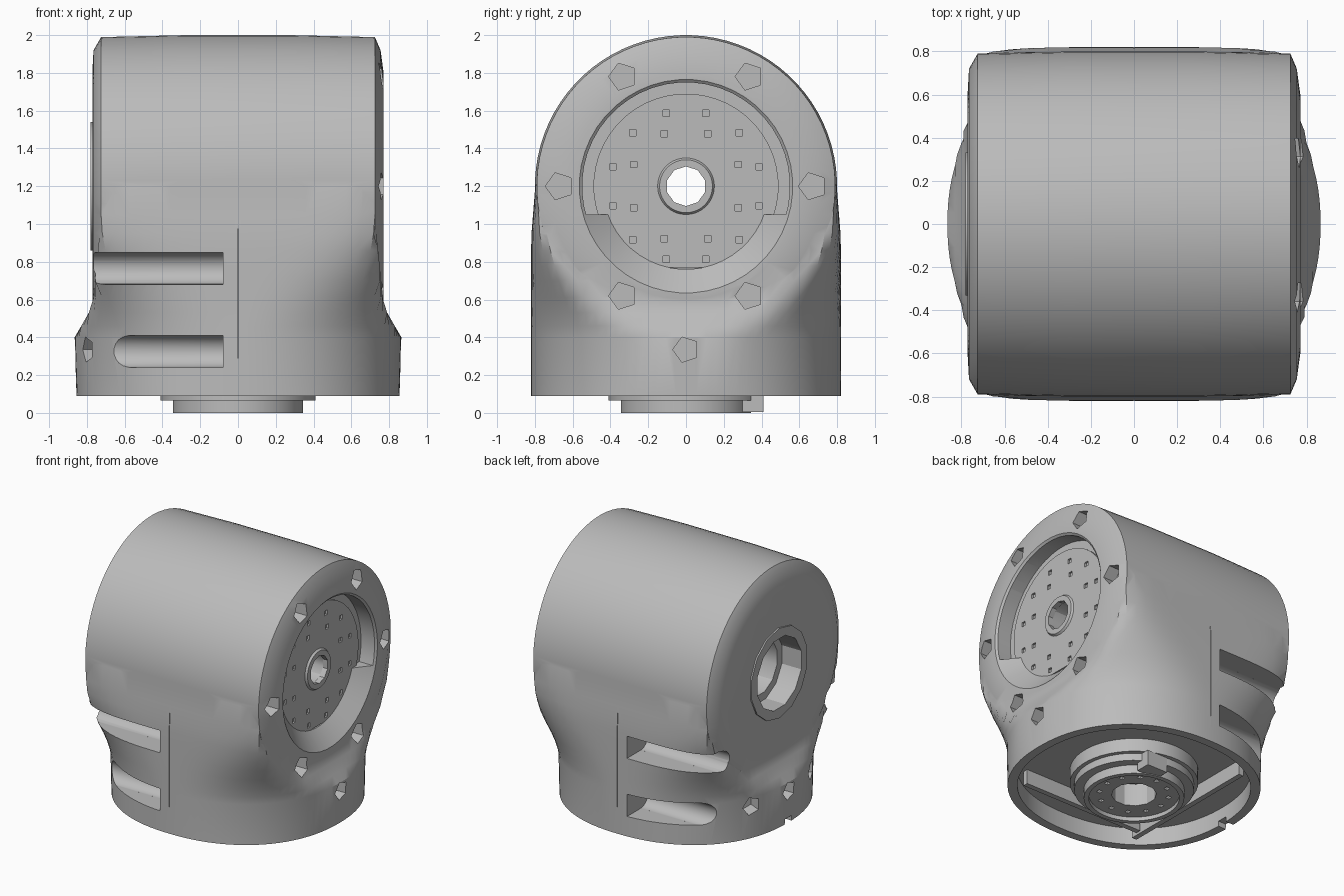
import bpy, bmesh, math
from mathutils import Matrix, Vector

cube = bpy.data.objects.get("Cube")
if cube:
    bpy.data.objects.remove(cube, do_unlink=True)

grey = bpy.data.materials.new("metal grey")
grey.use_nodes = True
grey.diffuse_color = (0.5, 0.5, 0.5, 1)
grey.node_tree.nodes["Principled BSDF"].inputs["Base Color"].default_value = (0.5, 0.5, 0.5, 1)


def make(name, bm):
    bmesh.ops.recalc_face_normals(bm, faces=bm.faces)
    mesh = bpy.data.meshes.new(name)
    bm.to_mesh(mesh)
    bm.free()
    ob = bpy.data.objects.new(name, mesh)
    bpy.context.collection.objects.link(ob)
    mesh.materials.append(grey)
    return ob


def loft(name, rings):
    """Solid skinned through equal-length closed rings."""
    bm = bmesh.new()
    loops = [[bm.verts.new(p) for p in ring] for ring in rings]
    n = len(loops[0])
    for a, b in zip(loops, loops[1:]):
        for i in range(n):
            j = (i + 1) % n
            bm.faces.new((a[i], a[j], b[j], b[i]))
    bm.faces.new(loops[0])
    bm.faces.new(loops[-1])
    return make(name, bm)


def lathe(name, profile, axis="z", sides=48, centre=(0, 0, 0)):
    """Closed solid of (radius, position) pairs about an axis."""
    rings = []
    for r, h in profile:
        ring = []
        for i in range(sides):
            a = math.tau * (i + 0.5) / sides
            u, v = r * math.cos(a), r * math.sin(a)
            ring.append(Vector((h, u, v) if axis == "x" else (u, v, h)) + Vector(centre))
        rings.append(ring)
    return loft(name, rings)


def box(name, lo, hi):
    bm = bmesh.new()
    bmesh.ops.create_cube(bm, size=1)
    for v in bm.verts:
        v.co = [lo[k] if v.co[k] < 0 else hi[k] for k in range(3)]
    return make(name, bm)


def combine(target, tool, operation="DIFFERENCE"):
    mod = target.modifiers.new("combine", "BOOLEAN")
    mod.operation, mod.solver, mod.object = operation, "EXACT", tool
    bpy.context.view_layer.update()
    graph = bpy.context.evaluated_depsgraph_get()
    mesh = bpy.data.meshes.new_from_object(target.evaluated_get(graph))
    target.modifiers.clear()
    target.data = mesh
    bpy.data.objects.remove(tool, do_unlink=True)


def finish(ob):
    ob.data.materials.clear()
    ob.data.materials.append(grey)
    bpy.ops.object.select_all(action="DESELECT")
    ob.select_set(True)
    bpy.context.view_layer.objects.active = ob
    bpy.ops.object.shade_smooth_by_angle(angle=math.radians(30))


AXIS = 1.2


# Upright base, blending from a rounded foot into the sides of the barrel
def section(z, rx, ry, power, limit, sides=96):
    ring = []
    for i in range(sides):
        a = math.tau * i / sides
        c, s = math.cos(a), math.sin(a)
        # radial form keeps the points evenly spread at high powers
        r = (abs(c) ** power + abs(s) ** power) ** (-1 / power)
        ring.append((max(-limit, min(limit, r * c * rx)), r * s * ry, z))
    return ring


body = loft("joint_housing", [
    section(0.09, 0.855, 0.82, 2.2, 0.9),
    section(0.4, 0.865, 0.82, 2.2, 0.9),
    section(0.46, 0.865, 0.82, 2.3, 0.83),
    section(0.53, 0.865, 0.82, 2.5, 0.79),
    section(0.61, 0.865, 0.82, 2.85, 0.764),
    section(0.7, 0.865, 0.82, 3.5, 0.758),
    section(0.78, 0.865, 0.82, 4.2, 0.75),
    section(0.86, 0.865, 0.82, 5.2, 0.742),
    section(0.95, 0.865, 0.818, 6.5, 0.732),
    section(1.05, 0.865, 0.81, 8, 0.725),
    section(1.2, 0.865, 0.798, 9, 0.72),
    section(1.32, 0.865, 0.77, 9, 0.71)])

# Horizontal barrel with shallow conical ends and a raised collar
barrel = lathe("barrel", [(0.61, -0.771), (0.72, -0.765), (0.79, -0.725), (0.8, -0.3), (0.8, 0.3),
                          (0.79, 0.725), (0.72, 0.755), (0.6, 0.771)], "x", 80, (0, 0, AXIS))
combine(body, barrel, "UNION")
combine(body, lathe("collar", [(0.34, -0.7), (0.34, -0.782)], "x", 14, (0, 0, AXIS)), "UNION")

# Stepped bore from one end through to the output side
combine(body, lathe("bore", [(0.27, -1), (0.27, -0.62), (0.21, -0.62), (0.21, 0.5),
                             (0.11, 0.5), (0.11, 1)], "x", 12, (0, 0, AXIS)))

# Output recess: stepped wall above, sloping wall below
combine(body, lathe("recess_low", [(0.44, 0.65), (0.44, 0.665), (0.57, 0.775), (0.57, 1)],
                    "x", 48, (0, 0, AXIS)))
wide = lathe("recess_high", [(0.55, 0.645), (0.55, 1)], "x", 48, (0, 0, AXIS))
combine(wide, box("lower_half", (0, -1, 0), (2, 1, 1.05)))
combine(body, wide)

# Fixing holes around the output face and around the foot
for i in range(6):
    a = math.tau * i / 6
    place = (0, 0.67 * math.cos(a), AXIS + 0.67 * math.sin(a))
    combine(body, lathe("fixing", [(0.075, 0.67), (0.075, 1)], "x", 5, place))
for angle in (0, 156, 180, 204):
    hole = lathe("foot_fixing", [(0.07, 0.77), (0.07, 1)], "x", 5, (0, 0, 0.335))
    hole.data.transform(Matrix.Rotation(math.radians(angle), 4, "Z"))
    combine(body, hole)

# Cooling channels and seam on front and back
for side in (-1, 1):
    for z in (0.325, 0.765):
        slot = lathe("slot", [(0.085, -1), (0.085, -0.08)], "x", 20, (0, side * 0.655, z))
        ys = sorted((side * 0.655, side))
        combine(slot, box("mouth", (-1, ys[0], z - 0.084), (-0.08, ys[1], z + 0.084)), "UNION")
        combine(body, slot)
    ys = sorted((side * 0.808, side))
    combine(body, box("seam", (-0.002, ys[0], 0.29), (0.002, ys[1], 1.0)))

# Hollow underside with a small notch in the rim
combine(body, loft("cavity", [section(z, 0.79, 0.755, 2.2, 0.9) for z in (0, 0.22)]))
combine(body, box("notch", (-1, -0.04, 0), (-0.7, 0.04, 0.13)))
finish(body)

# Output disc with hub and small screw holes
disc = lathe("output_disc", [(0.13, 0.64), (0.49, 0.64), (0.49, 0.665), (0.15, 0.665),
                             (0.14, 0.68), (0.11, 0.68)], "x", 48, (0, 0, AXIS))
combine(disc, box("disc_trim", (0, -1, 0), (2, 1, 0.77)))
combine(disc, lathe("hub_hole", [(0.105, 0), (0.105, 1)], "x", 10, (0, 0, AXIS)))

# Bottom mounting boss with recessed flange face
boss = lathe("mount_boss", [(0.44, 0.23), (0.44, 0.12), (0.41, 0.12), (0.41, 0.065),
                            (0.345, 0.065), (0.345, 0)])
combine(boss, lathe("boss_recess", [(0.31, -0.1), (0.31, 0.03)]))
combine(boss, lathe("boss_hole", [(0.155, -0.1), (0.155, 0.2)], sides=12))

for ring, count in ((0.3, 8), (0.4, 12)):
    for i in range(count):
        a = math.tau * (i + 0.5) / count
        u, v = ring * math.cos(a), ring * math.sin(a)
        combine(disc, lathe("pit", [(0.024, 0.65), (0.024, 1)], "x", 4, (0, u, AXIS + v)))
for i in range(12):
    a = math.tau * i / 12
    place = (0.24 * math.cos(a), 0.24 * math.sin(a), 0)
    combine(boss, lathe("pit", [(0.022, -0.1), (0.022, 0.06)], sides=4, centre=place))
finish(disc)
finish(boss)

# Raised ribs in the hollow underside
finish(box("long_rib", (-0.5, -0.57, 0.11), (-0.46, 0.57, 0.23)))
finish(box("cross_rib", (-0.44, -0.5, 0.11), (0.57, -0.46, 0.23)))
finish(box("cable_tab", (0.05, 0.3, 0.005), (0.22, 0.41, 0.12)))
